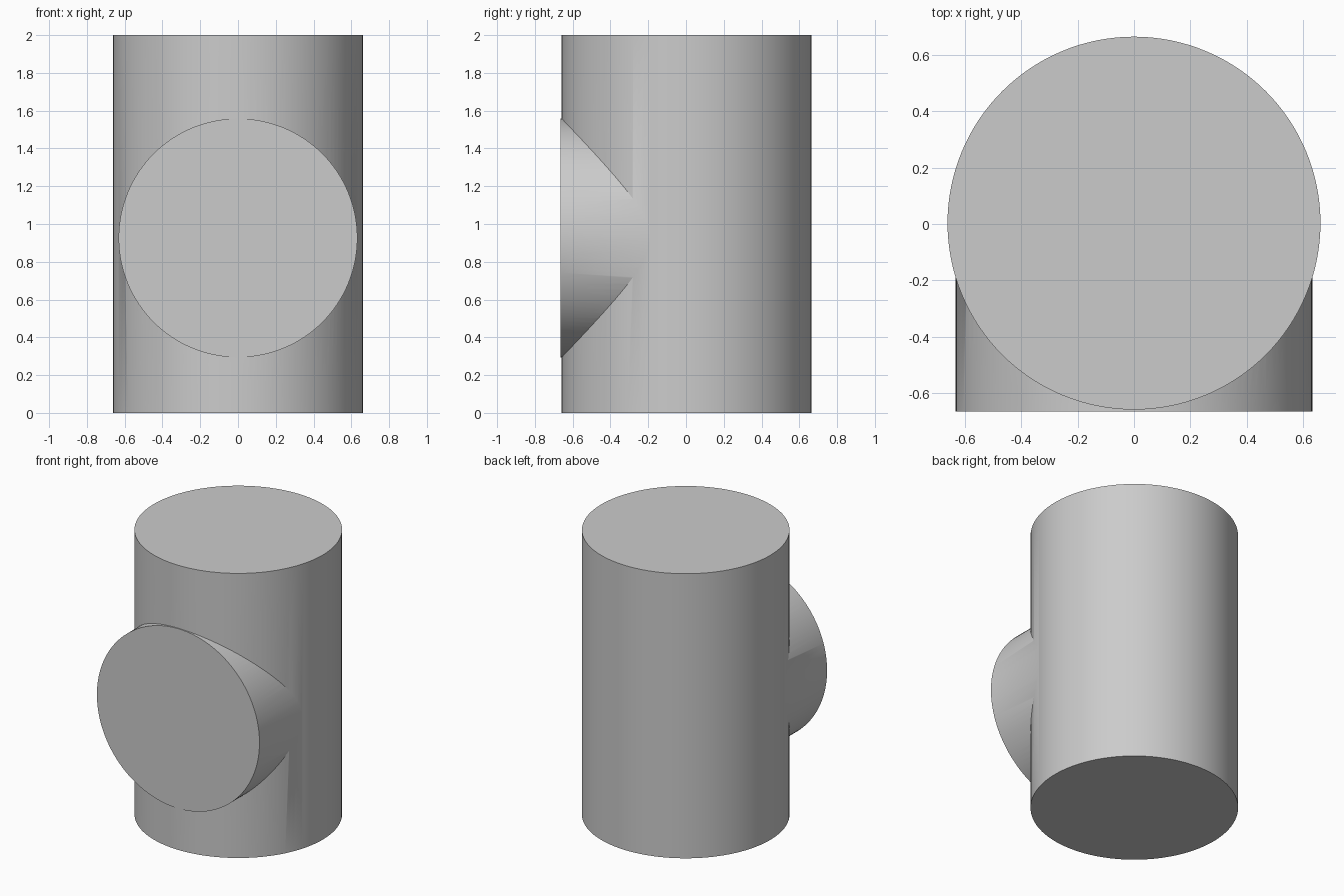
import bpy
import math

old = bpy.data.objects.get("Cube")
if old:
    bpy.data.objects.remove(old, do_unlink=True)

RADIUS, HEIGHT = 0.661, 2.0
BRANCH_RADIUS, BRANCH_Z = 0.632, 0.926
CENTRE_Y, FRONT_Y = 0.003, -0.664

# Single plain grey
grey = bpy.data.materials.new("plain grey")
grey.use_nodes = True
colour = (0.6, 0.6, 0.6, 1)
grey.diffuse_color = colour
grey.node_tree.nodes["Principled BSDF"].inputs["Base Color"].default_value = colour


def cylinder(name, radius, depth, location, rotation=(0, 0, 0)):
    bpy.ops.mesh.primitive_cylinder_add(vertices=128, radius=radius, depth=depth,
                                        location=location, rotation=rotation)
    obj = bpy.context.object
    obj.name = name
    obj.data.materials.append(grey)
    return obj


# Horizontal branch, running from the front face to the middle of the body
length = CENTRE_Y - FRONT_Y
branch = cylinder("branch", BRANCH_RADIUS, length,
                  (0, FRONT_Y + length / 2, BRANCH_Z), (math.pi / 2, 0, 0))

# Upright body, joined with the branch into one solid
body = cylinder("pipe_body", RADIUS, HEIGHT, (0, CENTRE_Y, HEIGHT / 2))
union = body.modifiers.new("join branch", "BOOLEAN")
union.operation = "UNION"
union.solver = "EXACT"
union.object = branch
bpy.ops.object.modifier_apply(modifier=union.name)
bpy.data.objects.remove(branch, do_unlink=True)

# Smooth walls with crisp rims and seam
bpy.ops.object.shade_smooth_by_angle(angle=math.radians(30))
